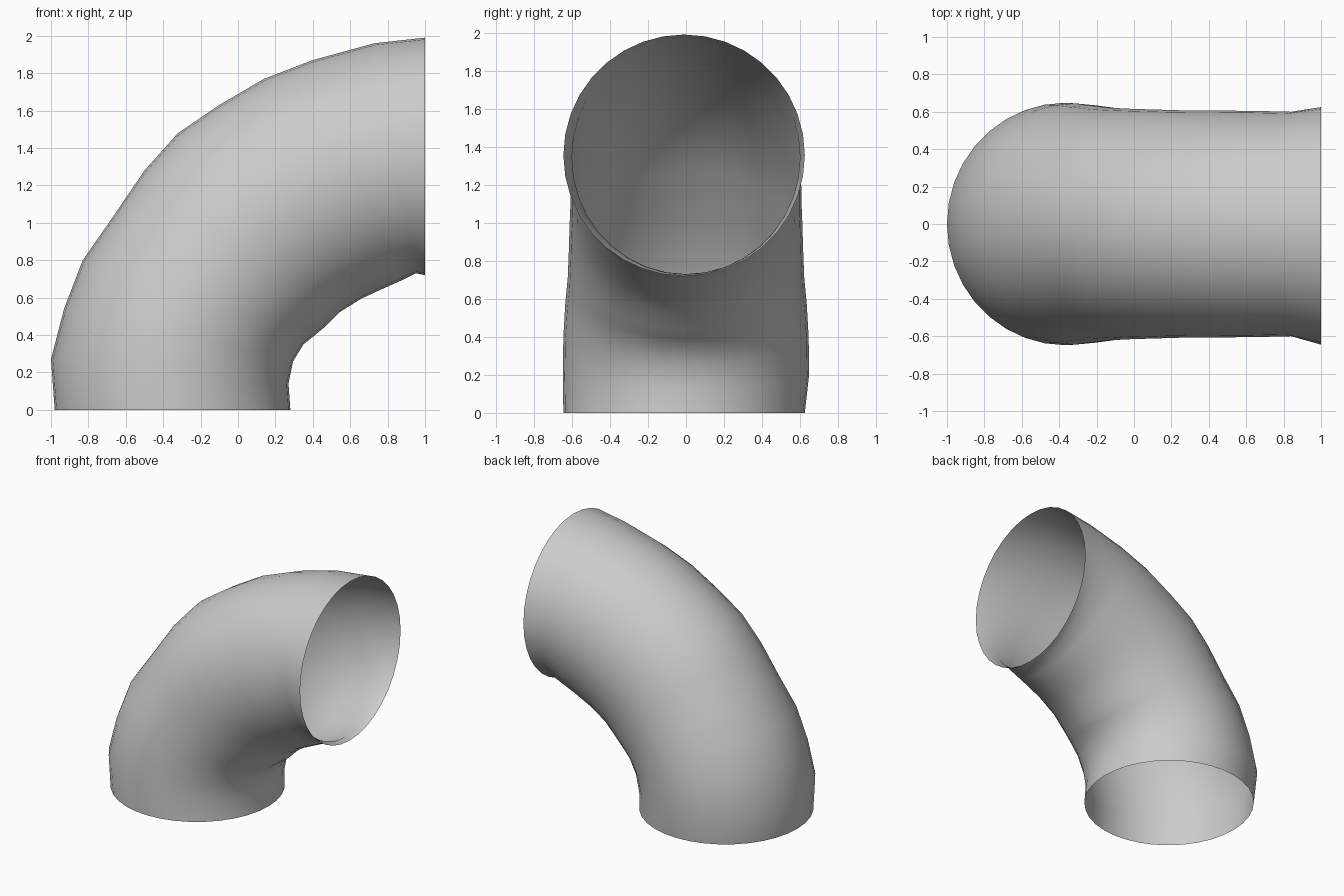
import bpy, bmesh, math
from mathutils import Vector

cube = bpy.data.objects.get("Cube")
if cube:
    bpy.data.objects.remove(cube, do_unlink=True)

# Plain grey finish
grey = bpy.data.materials.new("light_grey")
grey.use_nodes = True
colour = (0.6, 0.6, 0.6, 1)
grey.diffuse_color = colour
grey.node_tree.nodes["Principled BSDF"].inputs["Base Color"].default_value = colour

# Outer bend, inner bend (x, z) and half width of each section
outer = [(-.98, 0), (-1, .27), (-.93, .54), (-.83, .8), (-.67, 1.03), (-.5, 1.28),
         (-.32, 1.48), (-.1, 1.63), (.14, 1.77), (.4, 1.87), (.73, 1.96), (1, 1.99)]
inner = [(.28, 0), (.27, .14), (.295, .26), (.35, .35), (.4, .39), (.46, .44),
         (.54, .52), (.66, .595), (.78, .65), (.87, .69), (.95, .73), (1, .72)]
widths = [.635, .648, .645, .635, .622, .616, .612, .607, .606, .605, .6, .635]
SIDES = 36

# Open pipe elbow: a stack of elliptical sections joined by quads
bm = bmesh.new()
rings = []
for i, (o, n, w) in enumerate(zip(outer, inner, widths)):
    a, b = Vector((o[0], 0, o[1])), Vector((n[0], 0, n[1]))
    mid, half = (a + b) / 2, (a - b) / 2
    mid.y = -.01 if i in (0, len(outer) - 1) else 0
    ring = []
    for k in range(SIDES):
        t = math.tau * k / SIDES
        ring.append(bm.verts.new(mid + half * math.cos(t) + Vector((0, w * math.sin(t), 0))))
    rings.append(ring)
for low, high in zip(rings, rings[1:]):
    for k in range(SIDES):
        j = (k + 1) % SIDES
        bm.faces.new((low[k], high[k], high[j], low[j]))
bmesh.ops.recalc_face_normals(bm, faces=bm.faces)
# Face the open shell outwards
bm.faces.ensure_lookup_table()
if bm.faces[0].normal.x > 0:
    bmesh.ops.reverse_faces(bm, faces=bm.faces)

mesh = bpy.data.meshes.new("pipe_elbow")
bm.to_mesh(mesh)
bm.free()
mesh.materials.append(grey)
elbow = bpy.data.objects.new("pipe_elbow", mesh)
bpy.context.collection.objects.link(elbow)
bpy.context.view_layer.objects.active = elbow
elbow.select_set(True)
bpy.ops.object.shade_smooth_by_angle(angle=math.radians(60))
